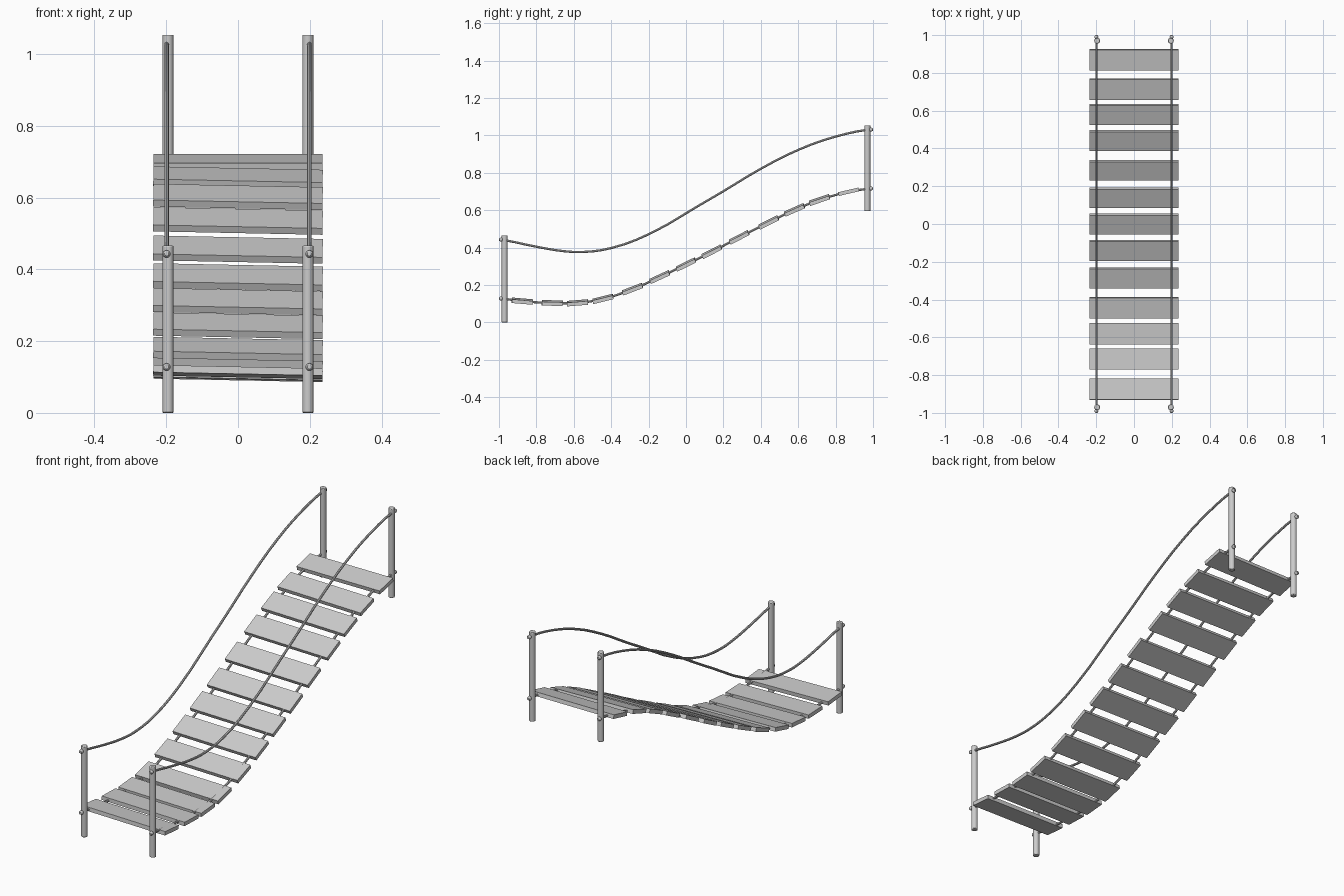
import bpy, math
from mathutils import Vector, Matrix

if "Cube" in bpy.data.objects:
    bpy.data.objects.remove(bpy.data.objects["Cube"])

# Side profiles (y, z) of the deck rope and the hand rope
DECK = [(-1, .128), (-.97, .126), (-.875, .114), (-.715, .104), (-.58, .105), (-.444, .126),
        (-.286, .178), (-.14, .243), (0, .31), (.138, .378), (.284, .455), (.442, .535),
        (.58, .602), (.714, .655), (.87, .699), (.97, .714), (1, .716)]
HAND = [(-1, .443), (-.97, .44), (-.8, .405), (-.65, .381), (-.55, .377), (-.4, .398),
        (-.195, .474), (.07, .626), (.2, .702), (.4, .822), (.607, .926), (.8, .994),
        (.97, 1.03), (1, 1.031)]
ROPE_X, POST_X, POST_Y = .199, .195, .97


def mesh_from_active(name, smooth=True):
    ob = bpy.context.object
    ob.name = name
    if smooth:
        bpy.ops.object.shade_smooth_by_angle(angle=math.radians(40))
    return ob


def post(name, x, y, z0, z1):
    bpy.ops.mesh.primitive_cylinder_add(vertices=16, radius=.0155, depth=z1 - z0,
                                        location=(x, y, (z0 + z1) / 2))
    ob = bpy.context.object
    bev = ob.modifiers.new("rounded_ends", 'BEVEL')
    bev.width = .003
    bev.segments = 2
    mesh_from_active(name)


def rope(name, x, profile):
    cu = bpy.data.curves.new(name, 'CURVE')
    cu.dimensions = '3D'
    cu.bevel_depth = .006
    cu.bevel_resolution = 2
    cu.resolution_u = 3
    cu.use_fill_caps = True
    sp = cu.splines.new('BEZIER')
    sp.bezier_points.add(len(profile) - 1)
    for p, (y, z) in zip(sp.bezier_points, profile):
        p.co = (x, y, z)
        p.handle_left_type = p.handle_right_type = 'AUTO'
    ob = bpy.data.objects.new(name, cu)
    bpy.context.collection.objects.link(ob)
    bpy.ops.object.select_all(action='DESELECT')
    ob.select_set(True)
    bpy.context.view_layer.objects.active = ob
    bpy.ops.object.convert(target='MESH')
    mesh_from_active(name)


def knot(name, x, y, z):
    bpy.ops.mesh.primitive_uv_sphere_add(segments=12, ring_count=8, radius=.0105,
                                         location=(x, y, z))
    mesh_from_active(name)


# Posts, ropes and rope-end knots on both sides
for s, side in ((-1, "left"), (1, "right")):
    post(f"{side}_lower_post", s * POST_X, -POST_Y, 0, .466)
    post(f"{side}_upper_post", s * POST_X, POST_Y, .595, 1.054)
    for prof, kind in ((DECK, "deck_rope"), (HAND, "hand_rope")):
        rope(f"{side}_{kind}", s * ROPE_X, prof)
        for end, (y, z) in (("lower", prof[0]), ("upper", prof[-1])):
            knot(f"{side}_{kind}_{end}_knot", s * ROPE_X, y * .9895, z)

# Planks threaded on the deck ropes, tilted along the rope
for i in range(2, 15):
    y, z = DECK[i]
    (ya, za), (yb, zb) = DECK[i - 1], DECK[i + 1]
    pitch = math.atan2(zb - za, yb - ya)
    roll = 0 if i == 14 else .02
    bpy.ops.mesh.primitive_cube_add(size=1)
    ob = mesh_from_active(f"plank_{i - 1:02d}", smooth=False)
    ob.matrix_world = (Matrix.Translation(Vector((0, y, z)))
                       @ Matrix.Rotation(roll, 4, 'Y') @ Matrix.Rotation(pitch, 4, 'X')
                       @ Matrix.Diagonal((.472, .112, .02, 1)))
